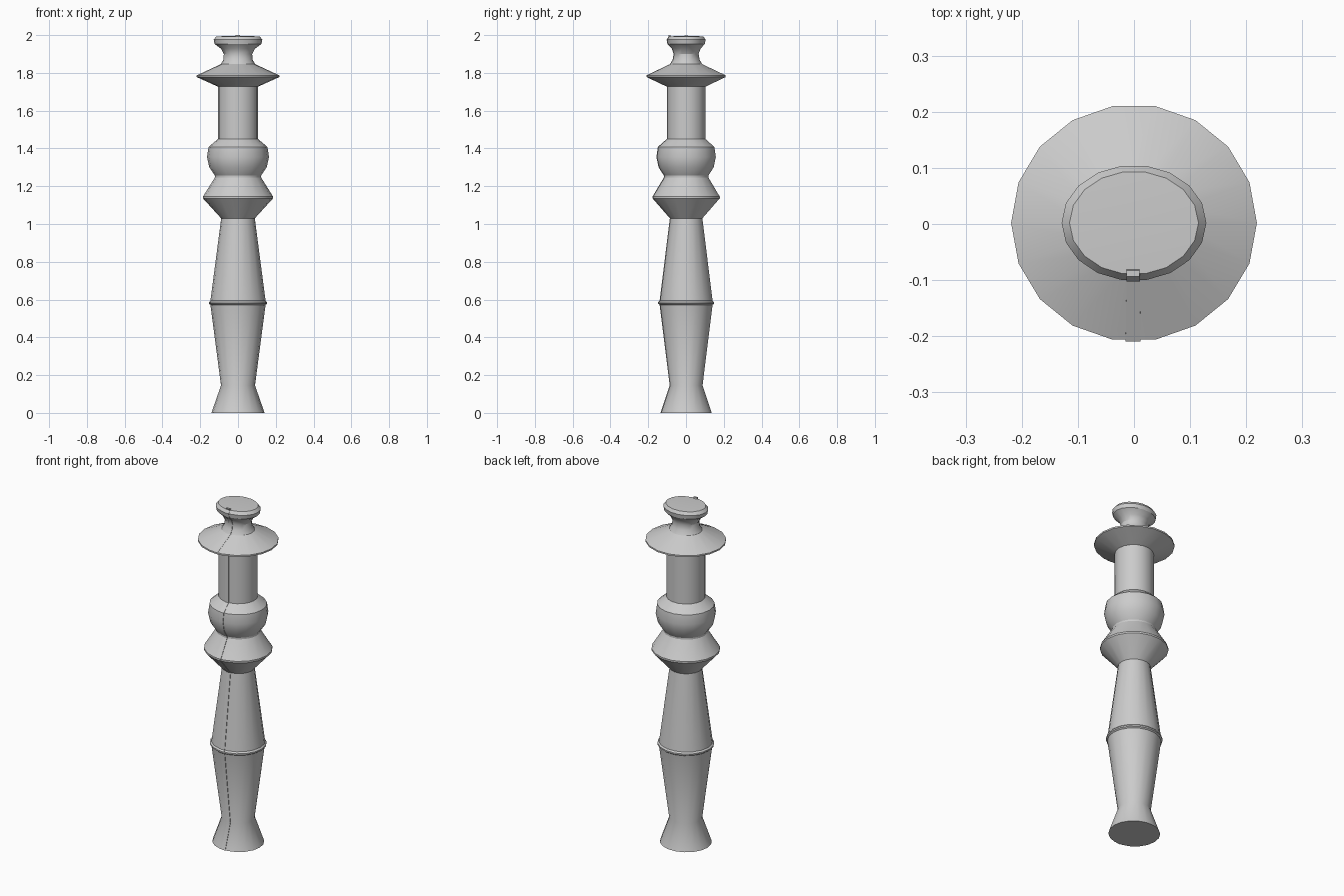
import bpy, bmesh
from math import cos, sin, radians

if "Cube" in bpy.data.objects:
    bpy.data.objects.remove(bpy.data.objects["Cube"])

SIDES = 18
DEPTH = 0.965   # rings are slightly shallower in y than in x

# (radius, height, depth ratio) from foot to head
PROFILE = [(r, z, d) for r, z, d in [
    (0.141, 0.0, DEPTH), (0.09, 0.145, DEPTH),
    (0.146, 0.572, DEPTH), (0.154, 0.578, DEPTH), (0.154, 0.586, DEPTH), (0.146, 0.594, DEPTH),
    (0.089, 1.03, DEPTH), (0.186, 1.136, DEPTH), (0.186, 1.146, DEPTH), (0.182, 1.151, DEPTH),
    (0.122, 1.247, DEPTH), (0.122, 1.256, DEPTH),
    (0.152, 1.30, DEPTH), (0.164, 1.355, DEPTH), (0.156, 1.408, DEPTH), (0.106, 1.45, DEPTH),
    (0.106, 1.727, DEPTH), (0.219, 1.778, DEPTH), (0.219, 1.787, DEPTH),
    (0.091, 1.846, 0.94), (0.077, 1.87, 0.92), (0.075, 1.90, 0.88), (0.09, 1.928, 0.84),
    (0.124, 1.953, 0.80), (0.129, 1.976, 0.80), (0.115, 1.993, 0.80)]]


def make_object(name, bm):
    bmesh.ops.recalc_face_normals(bm, faces=bm.faces[:])
    mesh = bpy.data.meshes.new(name)
    bm.to_mesh(mesh)
    bm.free()
    obj = bpy.data.objects.new(name, mesh)
    bpy.context.collection.objects.link(obj)
    bpy.ops.object.select_all(action='DESELECT')
    obj.select_set(True)
    bpy.context.view_layer.objects.active = obj
    bpy.ops.object.shade_smooth_by_angle(angle=radians(30))
    return obj


def loft(name, rings, dome=None):
    """Skin a stack of equal point loops and close both ends."""
    bm = bmesh.new()
    loops = [[bm.verts.new(p) for p in ring] for ring in rings]
    n = len(loops[0])
    for a, b in zip(loops, loops[1:]):
        for i in range(n):
            j = (i + 1) % n
            bm.faces.new((a[i], a[j], b[j], b[i]))
    bm.faces.new(loops[0][::-1])
    if dome:
        tip = bm.verts.new(dome)
        for i in range(n):
            bm.faces.new((loops[-1][i], loops[-1][(i + 1) % n], tip))
    else:
        bm.faces.new(loops[-1])
    return make_object(name, bm)


# Turned post
step = radians(360 / SIDES)
loft("turned_post",
     [[(r * cos(i * step), 0.002 + r * d * sin(i * step), z) for i in range(SIDES)]
      for r, z, d in PROFILE], dome=(0, 0.002, 1.997))

# Thin seam strip that follows the profile up the front
seam = []
for r, z, d in PROFILE:
    y = 0.002 - r * d * cos(step / 2)
    w = 0.0115 + 0.016 * max(0, r - 0.1)
    seam.append([(-0.0015 - w, y - 0.003, z), (-0.0015 + w, y - 0.003, z),
                 (-0.0015 + w, y + 0.008, z), (-0.0015 - w, y + 0.008, z)])
# Short stub of the strip standing up at the head
seam.append([(x, y - 0.002, 2.0) for x, y, z in seam[-1]])
loft("front_seam", seam)
